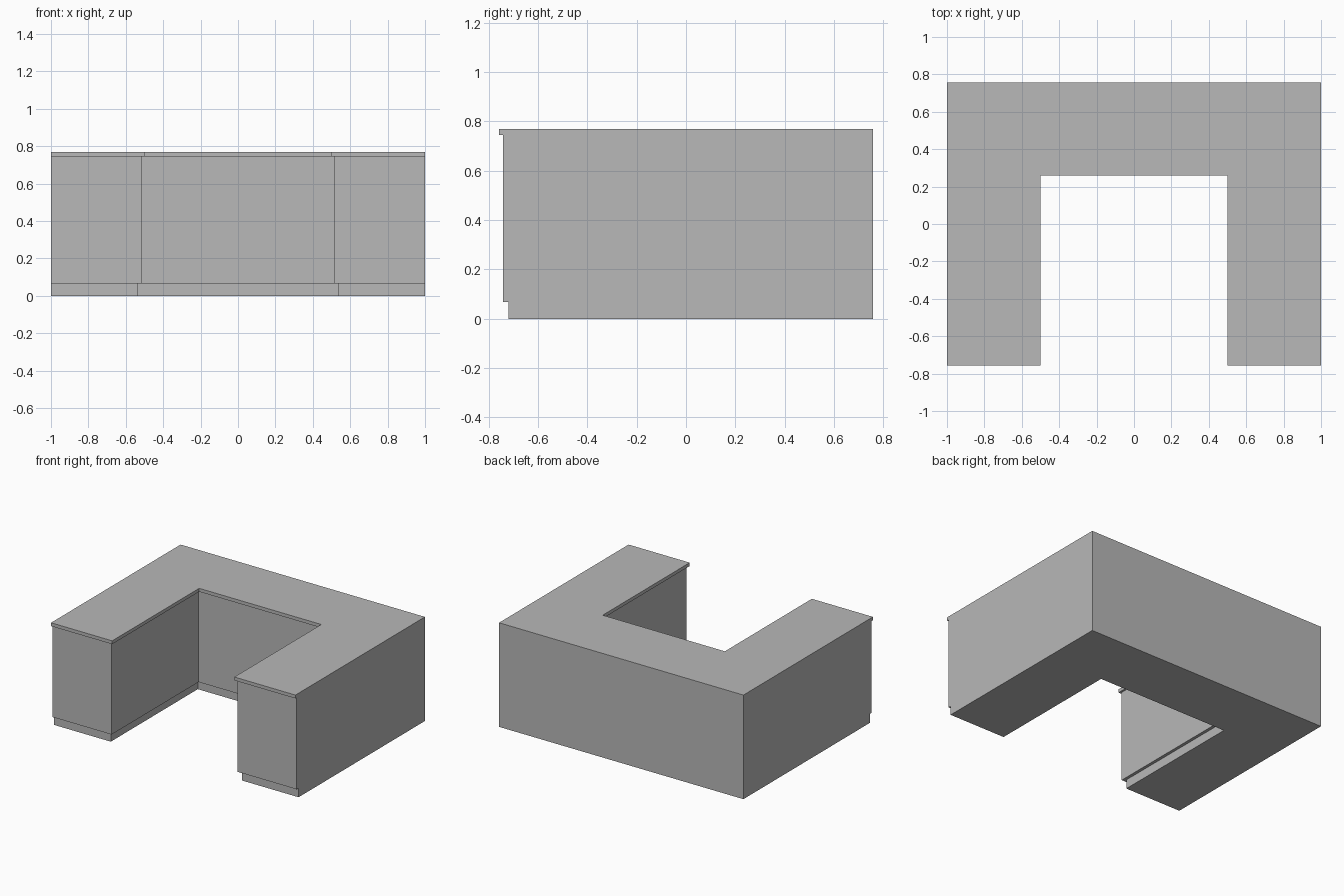
import bpy, bmesh

cube = bpy.data.objects.get("Cube")
if cube:
    bpy.data.objects.remove(cube, do_unlink=True)

grey = bpy.data.materials.new("plain_grey")
grey.use_nodes = True
grey.diffuse_color = (0.48, 0.48, 0.48, 1)
grey.node_tree.nodes["Principled BSDF"].inputs["Base Color"].default_value = grey.diffuse_color

HALF_X, HALF_Y = 1.0, 0.757
INNER_X, INNER_Y = 0.5, 0.26
# (height, setback from the worktop edge): plinth, cabinet body, worktop
PROFILE = [(0, 0.037), (0.067, 0.037), (0.067, 0.015),
           (0.745, 0.015), (0.745, 0), (0.77, 0)]


def u_outline(setback):
    """U-shaped plan, set back on the front ends and the inner sides."""
    ix, iy, front = INNER_X + setback, INNER_Y + setback, -HALF_Y + setback
    right = [(HALF_X, front), (HALF_X, HALF_Y)]
    left = [(-x, y) for x, y in reversed(right)]
    inner = [(-ix, front), (-ix, iy), (ix, iy), (ix, front)]
    return right + left + inner


# U-shaped counter: stacked plan outlines joined into one closed shell
bm = bmesh.new()
rings = [[bm.verts.new((x, y, z)) for x, y in u_outline(s)] for z, s in PROFILE]
for low, high in zip(rings, rings[1:]):
    for i in range(len(low)):
        j = (i + 1) % len(low)
        bm.faces.new((low[i], low[j], high[j], high[i]))
bm.faces.new(list(reversed(rings[0])))
bm.faces.new(rings[-1])

# Merge doubled points and flatten the plain outer walls into single faces
bmesh.ops.remove_doubles(bm, verts=bm.verts, dist=0.0001)
bmesh.ops.dissolve_degenerate(bm, edges=bm.edges, dist=0.0001)
bmesh.ops.dissolve_limit(bm, angle_limit=0.01, verts=bm.verts, edges=bm.edges)
bmesh.ops.recalc_face_normals(bm, faces=bm.faces)

mesh = bpy.data.meshes.new("u_shaped_counter")
bm.to_mesh(mesh)
bm.free()
mesh.materials.append(grey)
counter = bpy.data.objects.new("u_shaped_counter", mesh)
bpy.context.collection.objects.link(counter)
